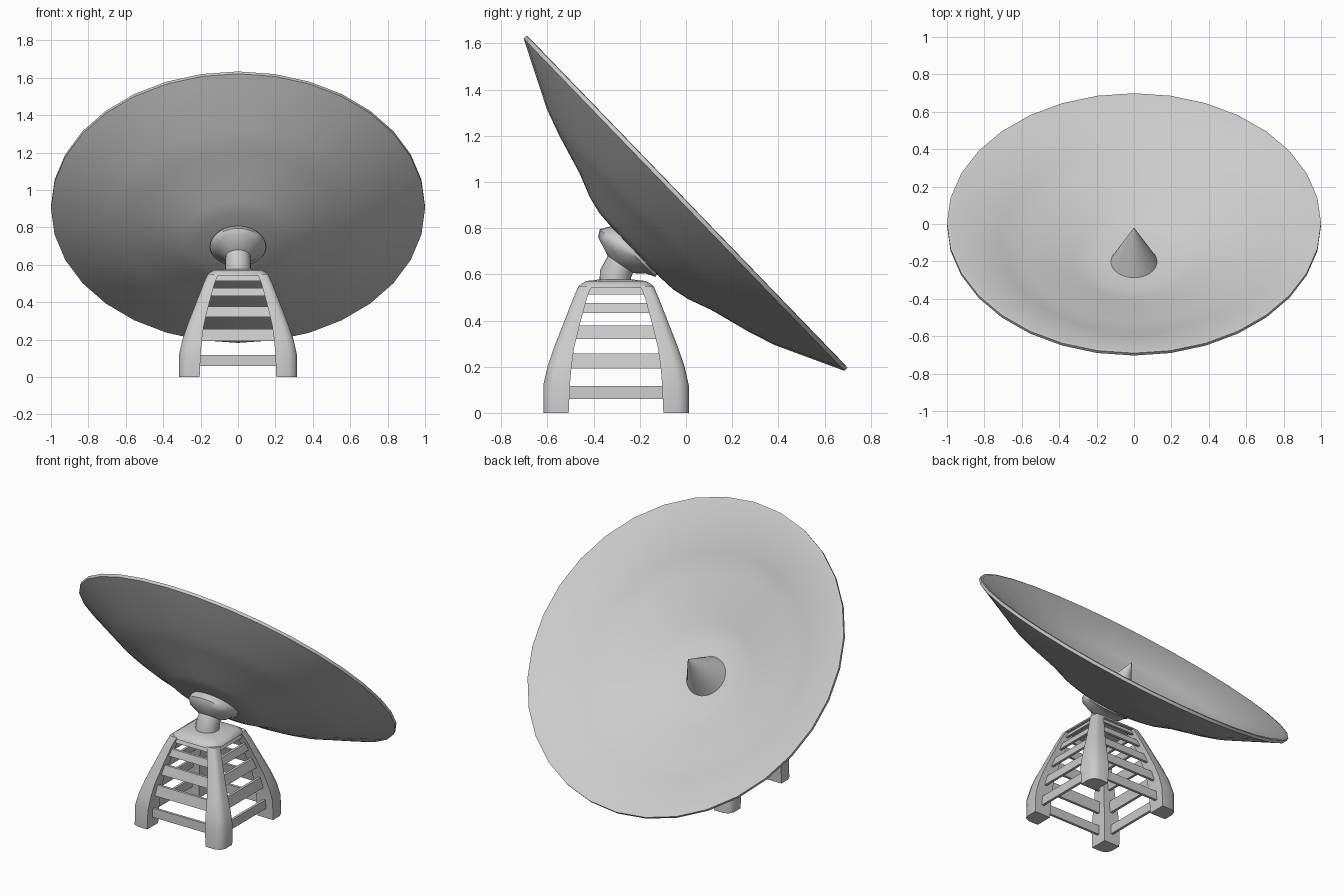
import bpy, bmesh, math
from mathutils import Vector, Matrix

if "Cube" in bpy.data.objects:
    bpy.data.objects.remove(bpy.data.objects["Cube"])

BASE_Y = -0.303          # centre of the stand
TILT = math.radians(-46) # dish axis leans towards +y and up
DISH = Matrix.Translation((0, 0, 0.91)) @ Matrix.Rotation(TILT, 4, 'X')


def finish(name, bm, angle=35):
    bmesh.ops.recalc_face_normals(bm, faces=bm.faces)
    me = bpy.data.meshes.new(name)
    bm.to_mesh(me)
    bm.free()
    ob = bpy.data.objects.new(name, me)
    bpy.context.collection.objects.link(ob)
    bpy.ops.object.select_all(action='DESELECT')
    ob.select_set(True)
    bpy.context.view_layer.objects.active = ob
    bpy.ops.object.shade_smooth_by_angle(angle=math.radians(angle))
    return ob


def loft(bm, rings):
    """Skin a list of equal-length point rings and cap both ends."""
    vs = [[bm.verts.new(p) for p in r] for r in rings]
    n = len(vs[0])
    for a, b in zip(vs, vs[1:]):
        for i in range(n):
            j = (i + 1) % n
            bm.faces.new((a[i], a[j], b[j], b[i]))
    bm.faces.new(vs[0])
    bm.faces.new(vs[-1])


def circle(r, z, n=32, m=Matrix()):
    return [m @ Vector((r * math.cos(2 * math.pi * i / n),
                        r * math.sin(2 * math.pi * i / n), z)) for i in range(n)]


# Dish: shallow bowl, back profile then inner profile
back = [(0.10, -.308), (.23, -.301), (.31, -.282), (.412, -.243),
        (.59, -.193), (.71, -.152), (1.0, -.012)]
front = [(1.0, .006), (.985, .008), (.71, -.125), (.59, -.166),
         (.412, -.216), (.31, -.255), (.23, -.274), (.10, -.281)]
bm = bmesh.new()
loft(bm, [circle(r, h, 32, DISH) for r, h in back + front])
finish("dish", bm)

# Receiver cone in the middle of the dish
bm = bmesh.new()
loft(bm, [circle(.125, -.283, 32, DISH), circle(.001, -.028, 32, DISH)])
finish("receiver_cone", bm)

# Bent neck flaring into the mount behind the dish: y, z, tilt, radius
bm = bmesh.new()
rings = []
for y, z, t, r in [(-.307, .56, 0, .068), (-.305, .602, -12, .069),
                   (-.284, .643, -34, .066), (-.293, .682, -42, .118),
                   (-.275, .700, -44, .137), (-.237, .697, -46, .150),
                   (-.205, .715, -46, .135)]:
    m = Matrix.Translation((0, y, z)) @ Matrix.Rotation(math.radians(t), 4, 'X')
    rings.append(circle(r, 0, 24, m))
loft(bm, rings)
finish("dish_mount", bm, 50)

# Four curved legs: z, outer half width, inner half width
levels = [(0, .315, .205), (.12, .315, .20), (.20, .297, .193), (.28, .27, .182),
          (.395, .225, .154), (.50, .184, .125), (.55, .162, .105)]
for sx, nx in ((-1, "left"), (1, "right")):
    for sy, ny in ((-1, "front"), (1, "back")):
        bm = bmesh.new()
        rings = []
        for z, o, i in levels:
            c = (o - i) * .4
            k = c * .3
            sec = [(i, i), (o, i), (o, o - c), (o - k, o - k), (o - c, o), (i, o)]
            rings.append([(sx * x, BASE_Y + sy * y, z) for x, y in sec])
        loft(bm, rings)
        finish(f"{ny}_{nx}_leg", bm, 50)

# Rounded top cap joining the legs
bm = bmesh.new()
rings = []
for z, o in [(.54, .163), (.552, .16), (.571, .13), (.578, .07)]:
    c = o * .75
    rings.append([(x, BASE_Y + y, z) for x, y in
                  [(o, -c), (o, c), (c, o), (-c, o), (-o, c), (-o, -c), (-c, -o), (c, -o)]])
loft(bm, rings)
finish("stand_cap", bm, 50)


def width(z, k):
    """Leg half width at height z (k=1 outer, k=2 inner)."""
    for a, b in zip(levels, levels[1:]):
        if z <= b[0]:
            return a[k] + (b[k] - a[k]) * (z - a[0]) / (b[0] - a[0])
    return levels[-1][k]


# Flat crossbars on all four sides of the stand
for n, (z0, z1) in enumerate([(.06, .117), (.193, .257), (.32, .378),
                              (.432, .475), (.513, .546)]):
    bm = bmesh.new()
    for q in range(4):
        m = Matrix.Translation((0, BASE_Y, 0)) @ Matrix.Rotation(q * math.pi / 2, 4, 'Z')
        rings = []
        for z in (z0, z1):
            d = width(z, 1) * .5 + width(z, 2) * .5
            w = width(z, 2) + .02
            rings.append([m @ Vector(p) for p in
                          [(-w, d - .008, z), (w, d - .008, z), (w, d + .008, z), (-w, d + .008, z)]])
        loft(bm, rings)
    finish(f"crossbars_{n + 1}", bm)
